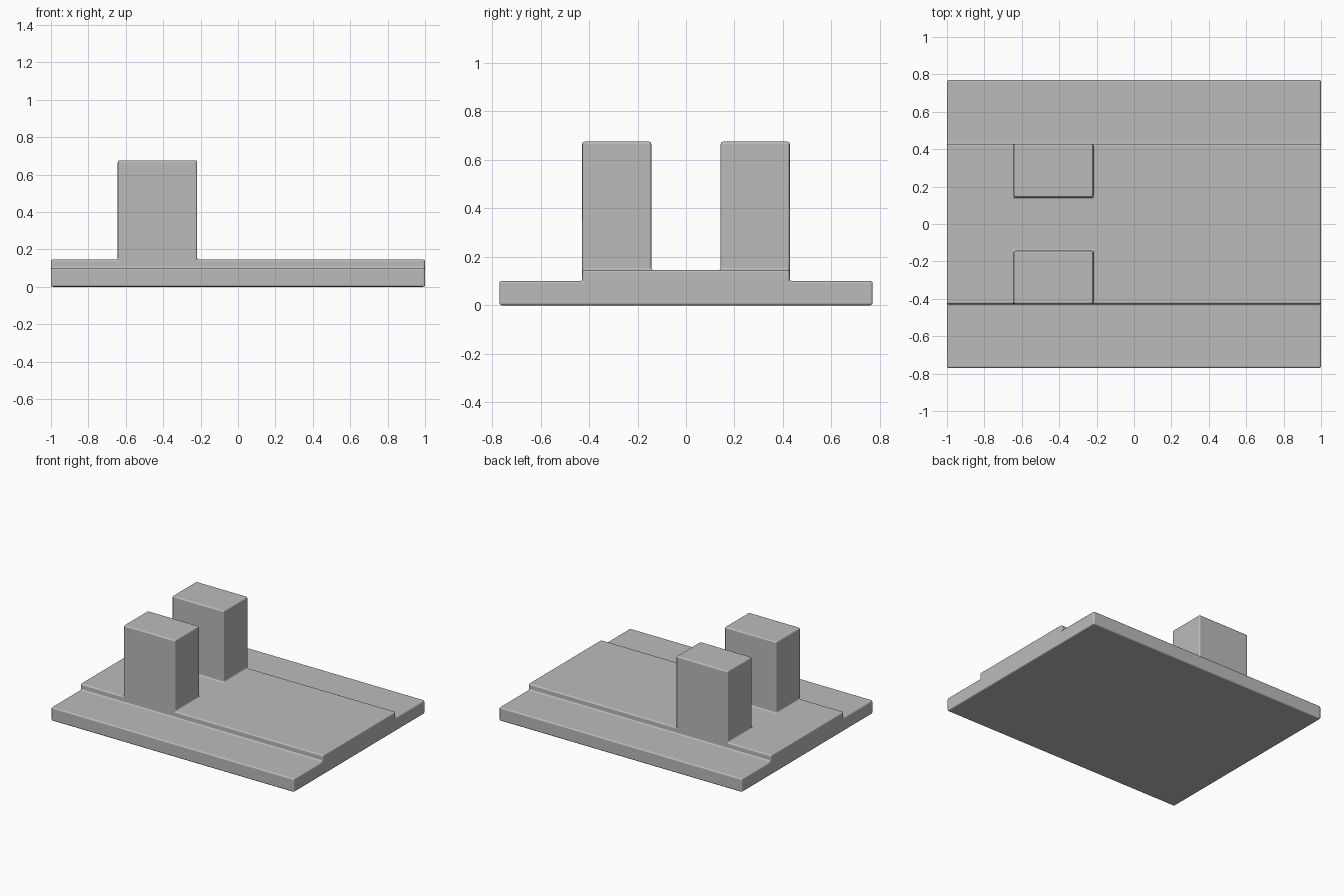
import bpy
import bmesh
from mathutils import Vector

cube = bpy.data.objects.get("Cube")
if cube:
    bpy.data.objects.remove(cube, do_unlink=True)

# Single grey material
grey = bpy.data.materials.new("plain grey")
grey.use_nodes = True
colour = (0.5, 0.5, 0.5, 1)
grey.diffuse_color = colour
grey.node_tree.nodes["Principled BSDF"].inputs["Base Color"].default_value = colour

# Main dimensions
HALF_LENGTH, HALF_WIDTH, STEP = 1.0, 0.77, 0.428
BASE_TOP, DECK_TOP, POST_TOP = 0.1, 0.145, 0.675
POST_BACK, POST_FRONT, POST_INNER = -0.643, -0.218, 0.143

# Stepped plate: half profile mirrored, then extruded along its length
half = [(HALF_WIDTH, 0), (HALF_WIDTH, BASE_TOP), (STEP, BASE_TOP), (STEP, DECK_TOP)]
profile = half + [(-y, z) for y, z in reversed(half)]
bm = bmesh.new()
end = bm.faces.new([bm.verts.new((-HALF_LENGTH, y, z)) for y, z in profile])
ext = bmesh.ops.extrude_face_region(bm, geom=[end], use_keep_orig=True)
verts = [v for v in ext["geom"] if isinstance(v, bmesh.types.BMVert)]
bmesh.ops.translate(bm, verts=verts, vec=(2 * HALF_LENGTH, 0, 0))

# Cut the post footprints into the deck
cuts = [((POST_BACK, 0, 0), (1, 0, 0)), ((POST_FRONT, 0, 0), (1, 0, 0)),
        ((0, POST_INNER, 0), (0, 1, 0)), ((0, -POST_INNER, 0), (0, 1, 0))]
for point, normal in cuts:
    bmesh.ops.bisect_plane(bm, geom=bm.verts[:] + bm.edges[:] + bm.faces[:],
                           plane_co=point, plane_no=normal)

# Raise the two posts from their footprints
for side in (-1, 1):
    centre = Vector(((POST_BACK + POST_FRONT) / 2, side * (POST_INNER + STEP) / 2, DECK_TOP))
    foot = min(bm.faces, key=lambda f: (f.calc_center_median() - centre).length)
    ext = bmesh.ops.extrude_face_region(bm, geom=[foot])
    verts = [v for v in ext["geom"] if isinstance(v, bmesh.types.BMVert)]
    bmesh.ops.translate(bm, verts=verts, vec=(0, 0, POST_TOP - DECK_TOP))
    if foot.is_valid:
        bmesh.ops.delete(bm, geom=[foot], context="FACES_ONLY")

# Merge coplanar pieces so only real corners stay
bmesh.ops.recalc_face_normals(bm, faces=bm.faces[:])
bmesh.ops.dissolve_limit(bm, angle_limit=0.01, verts=bm.verts[:], edges=bm.edges[:])
mesh = bpy.data.meshes.new("stepped_plate_with_posts")
bm.to_mesh(mesh)
bm.free()
mesh.materials.append(grey)
plate = bpy.data.objects.new("stepped_plate_with_posts", mesh)
bpy.context.collection.objects.link(plate)

# Small rounded edges and fillets
bevel = plate.modifiers.new("rounded edges", "BEVEL")
bevel.width = 0.01
bevel.segments = 3
bevel.limit_method = "ANGLE"
bevel.harden_normals = True
for poly in mesh.polygons:
    poly.use_smooth = True
